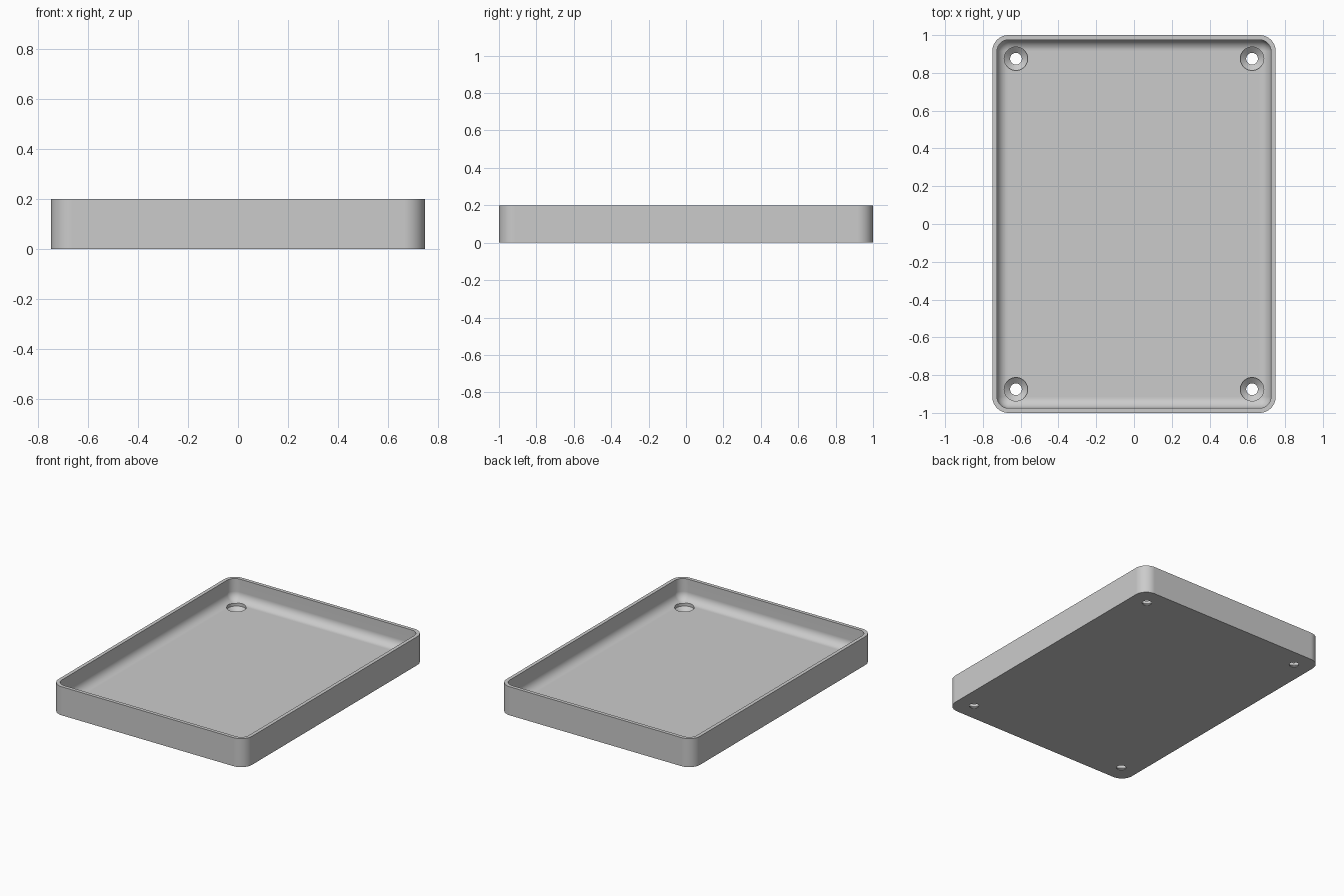
import bpy, bmesh
from math import sin, cos, pi, radians

cube = bpy.data.objects.get("Cube")
if cube:
    bpy.data.objects.remove(cube, do_unlink=True)

HALF_X, HALF_Y, HEIGHT = 0.75, 1.0, 0.2
CORNER, WALL, FLOOR = 0.085, 0.025, 0.05
FILLET = CORNER - WALL
STEPS = 10

grey = bpy.data.materials.new("mid_grey")
grey.use_nodes = True
colour = (0.6, 0.6, 0.6, 1)
grey.diffuse_color = colour
grey.node_tree.nodes["Principled BSDF"].inputs["Base Color"].default_value = colour


def rounded_ring(bm, inset, z):
    """Rounded rectangle of vertices, inset from the outer wall."""
    r = max(CORNER - inset, 0)
    cx, cy = HALF_X - CORNER, HALF_Y - CORNER
    ring = []
    for i, (sx, sy) in enumerate([(1, 1), (-1, 1), (-1, -1), (1, -1)]):
        for k in range(STEPS + 1):
            a = pi / 2 * (i + k / STEPS)
            ring.append(bm.verts.new((sx * cx + r * cos(a), sy * cy + r * sin(a), z)))
    return ring


def circle(bm, x, y, r, z, sides=48):
    return [bm.verts.new((x + r * cos(2 * pi * k / sides), y + r * sin(2 * pi * k / sides), z))
            for k in range(sides)]


def skin(bm, rings):
    """Bridge consecutive rings and cap both ends."""
    for a, b in zip(rings, rings[1:]):
        for k in range(len(a)):
            n = (k + 1) % len(a)
            bm.faces.new((a[k], a[n], b[n], b[k]))
    bm.faces.new(rings[0][::-1])
    bm.faces.new(rings[-1])


def finish(bm, name):
    bmesh.ops.remove_doubles(bm, verts=bm.verts, dist=1e-5)
    bmesh.ops.recalc_face_normals(bm, faces=bm.faces)
    mesh = bpy.data.meshes.new(name)
    bm.to_mesh(mesh)
    bm.free()
    mesh.materials.append(grey)
    obj = bpy.data.objects.new(name, mesh)
    bpy.context.collection.objects.link(obj)
    return obj


# Tray shell: outer wall, flat rim, inner wall, fillet down to the floor
bm = bmesh.new()
profile = [(0, 0), (0, HEIGHT), (WALL, HEIGHT)]
for k in range(STEPS + 1):
    a = pi / 2 * k / STEPS
    profile.append((WALL + FILLET * (1 - cos(a)), FLOOR + FILLET * (1 - sin(a))))
skin(bm, [rounded_ring(bm, inset, z) for inset, z in profile])
tray = finish(bm, "tray")

# Countersunk screw holes near the four corners
bm = bmesh.new()
for x in (-0.625, 0.625):
    for y in (-0.875, 0.875):
        hole = [(0.031, -0.05), (0.031, 0.006), (0.062, 0.032), (0.062, 0.15)]
        skin(bm, [circle(bm, x, y, r, z) for r, z in hole])
cutter = finish(bm, "screw_hole_cutter")
cutter.hide_render = True

cut = tray.modifiers.new("screw_holes", 'BOOLEAN')
cut.operation = 'DIFFERENCE'
cut.solver = 'EXACT'
cut.object = cutter
bpy.ops.object.select_all(action='DESELECT')
tray.select_set(True)
bpy.context.view_layer.objects.active = tray
bpy.ops.object.modifier_apply(modifier=cut.name)
bpy.data.objects.remove(cutter, do_unlink=True)

# Smooth corners and fillet, crisp rim and hole edges
bpy.ops.object.shade_smooth_by_angle(angle=radians(30))
weighted = tray.modifiers.new("flat_floor_normals", 'WEIGHTED_NORMAL')
weighted.keep_sharp = True
